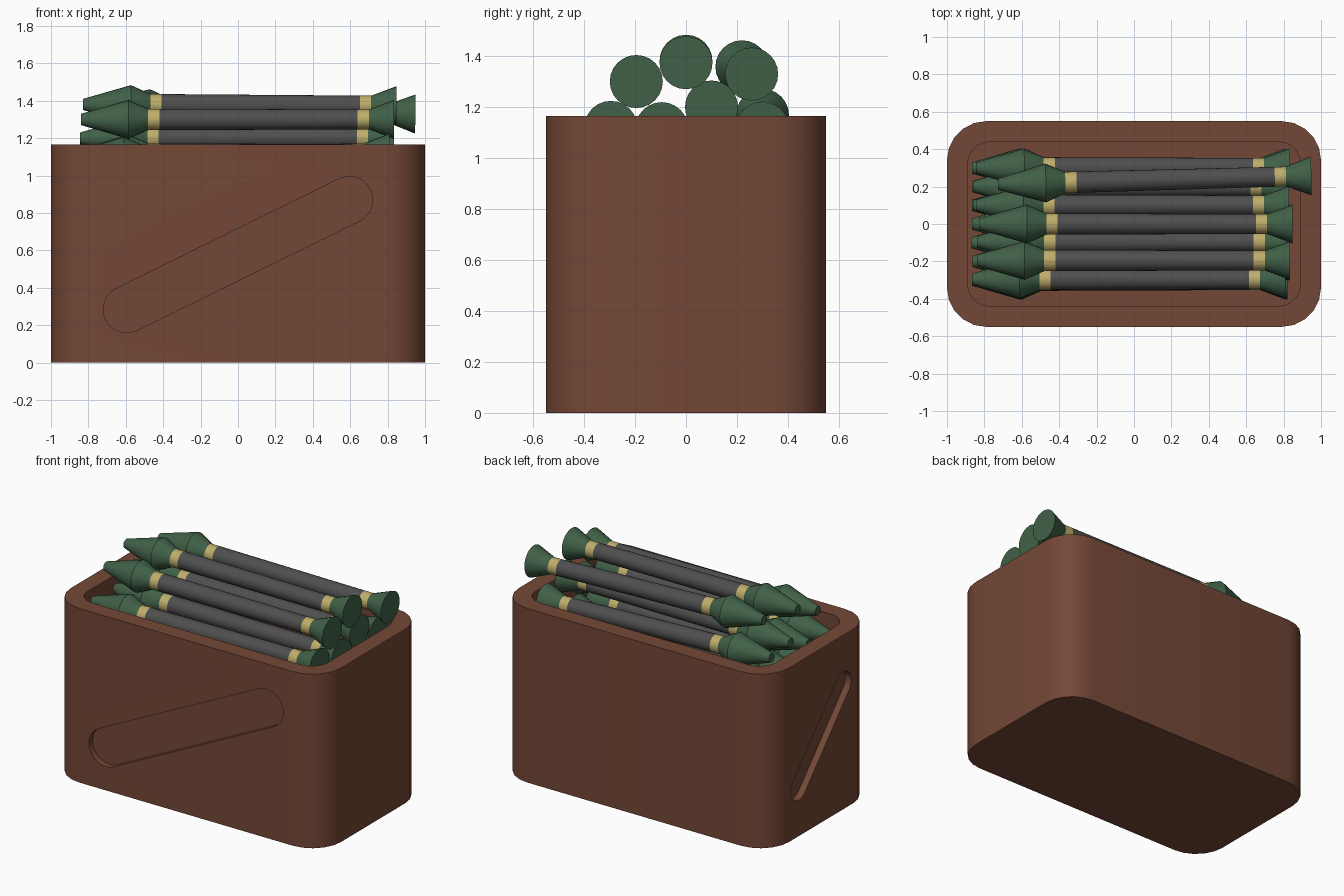
import bpy, bmesh, math, random
from math import sin, cos, pi, radians

if "Cube" in bpy.data.objects:
    bpy.data.objects.remove(bpy.data.objects["Cube"])

random.seed(4)


def material(name, rgb):
    m = bpy.data.materials.new(name)
    m.diffuse_color = (*rgb, 1)
    m.use_nodes = True
    m.node_tree.nodes["Principled BSDF"].inputs["Base Color"].default_value = m.diffuse_color
    return m


BROWN = material("brown", (0.175, 0.064, 0.037))
GREEN = material("dark green", (0.052, 0.118, 0.063))
GRAY = material("dark gray", (0.078, 0.078, 0.078))
SAND = material("sand yellow", (0.52, 0.42, 0.145))


def make_object(name, bm, mats):
    bmesh.ops.recalc_face_normals(bm, faces=bm.faces)
    me = bpy.data.meshes.new(name)
    bm.to_mesh(me)
    bm.free()
    for m in mats:
        me.materials.append(m)
    ob = bpy.data.objects.new(name, me)
    bpy.context.collection.objects.link(ob)
    return ob


def smooth(ob, angle):
    bpy.ops.object.select_all(action='DESELECT')
    ob.select_set(True)
    bpy.context.view_layer.objects.active = ob
    bpy.ops.object.shade_smooth_by_angle(angle=radians(angle))


def loft(bm, rings):
    """Skin a list of closed point rings and cap both ends."""
    vs = [[bm.verts.new(p) for p in r] for r in rings]
    n = len(vs[0])
    for k in range(len(vs) - 1):
        for i in range(n):
            j = (i + 1) % n
            f = bm.faces.new((vs[k][i], vs[k][j], vs[k + 1][j], vs[k + 1][i]))
            yield k, f
    yield -1, bm.faces.new(vs[0])
    yield len(vs) - 2, bm.faces.new(vs[-1])


def rounded_rect(hx, hy, r, z, seg=5):
    pts = []
    for q, (sx, sy) in enumerate([(1, 1), (-1, 1), (-1, -1), (1, -1)]):
        for i in range(seg + 1):
            a = (q + i / seg) * pi / 2
            pts.append((sx * (hx - r) + r * cos(a), sy * (hy - r) + r * sin(a), z))
    return pts


def capsule(u, v, cz, r, seg=12):
    """Diagonal slot outline from (-u, cz-v) to (u, cz+v)."""
    d = math.atan2(v, u)
    pts = []
    for s in (1, -1):
        for i in range(seg + 1):
            a = d - s * pi / 2 + i / seg * pi if s == 1 else d + pi / 2 + i / seg * pi
            pts.append((s * u + r * cos(a), cz + s * v + r * sin(a)))
    return pts


# open crate with thick rounded walls
TOP, FLOOR = 1.165, 0.11
bm = bmesh.new()
list(loft(bm, [rounded_rect(1, 0.55, 0.21, 0), rounded_rect(1, 0.55, 0.21, TOP),
               rounded_rect(0.89, 0.44, 0.12, TOP), rounded_rect(0.89, 0.44, 0.12, FLOOR)]))
crate = make_object("crate", bm, [BROWN])

# diagonal recessed slots on the front and left walls
front = capsule(0.595, 0.293, 0.577, 0.125)
side = capsule(-0.235, 0.255, 0.58, 0.085)
cutters = {
    "front_slot_cutter": [[(u, y, v) for u, v in front] for y in (-0.7, -0.51)],
    "side_slot_cutter": [[(x, u, v) for u, v in side] for x in (-1.2, -0.955)],
}
for name, rings in cutters.items():
    bm = bmesh.new()
    list(loft(bm, rings))
    cutter = make_object(name, bm, [BROWN])
    cutter.hide_render = True
    mod = crate.modifiers.new(name, 'BOOLEAN')
    mod.operation, mod.solver, mod.object = 'DIFFERENCE', 'EXACT', cutter
    bpy.context.view_layer.objects.active = crate
    bpy.ops.object.modifier_apply(modifier=name)
    bpy.data.objects.remove(cutter)
smooth(crate, 25)

# rocket: lathed along x as nose, band, tube, band, flared tail
PROFILE = [(-0.84, 0.03), (-0.585, 0.104), (-0.48, 0.057), (-0.42, 0.057),
           (0.64, 0.053), (0.70, 0.053), (0.835, 0.104)]
SECTION = [0, 0, 1, 2, 1, 0]
N = 24
bm = bmesh.new()
rings = [[(x, r * cos(2 * pi * i / N), r * sin(2 * pi * i / N)) for i in range(N)]
         for x, r in PROFILE]
for k, f in loft(bm, rings):
    f.material_index = SECTION[max(k, 0)]
rocket = make_object("rocket_1", bm, [GREEN, SAND, GRAY])
smooth(rocket, 20)

# visible rockets: x, y, z, pitch, yaw
PLACES = [
    (-0.025, -0.295, 1.11, -0.012, 0),
    (0, -0.195, 1.3, 0, 0),
    (0, -0.095, 1.115, 0, 0),
    (0.012, 0, 1.377, 0.004, 0),
    (-0.005, 0.1, 1.2, 0, 0),
    (0.112, 0.235, 1.346, 0.02, 0.027),
    (-0.005, 0.3, 1.147, 0.035, 0),
]
# buried layers filling the crate
for layer in range(5):
    ys = (-0.2, 0, 0.2) if layer % 2 == 0 else (-0.3, -0.1, 0.1, 0.3)
    for y in ys:
        PLACES.append((random.uniform(-0.03, 0.0), y, 0.94 - 0.175 * layer, 0, 0))

for i, (x, y, z, pitch, yaw) in enumerate(PLACES):
    ob = rocket
    if i:
        ob = bpy.data.objects.new(f"rocket_{i + 1}", rocket.data)
        bpy.context.collection.objects.link(ob)
    ob.location = (x, y, z)
    ob.rotation_euler = (0, pitch, yaw)
